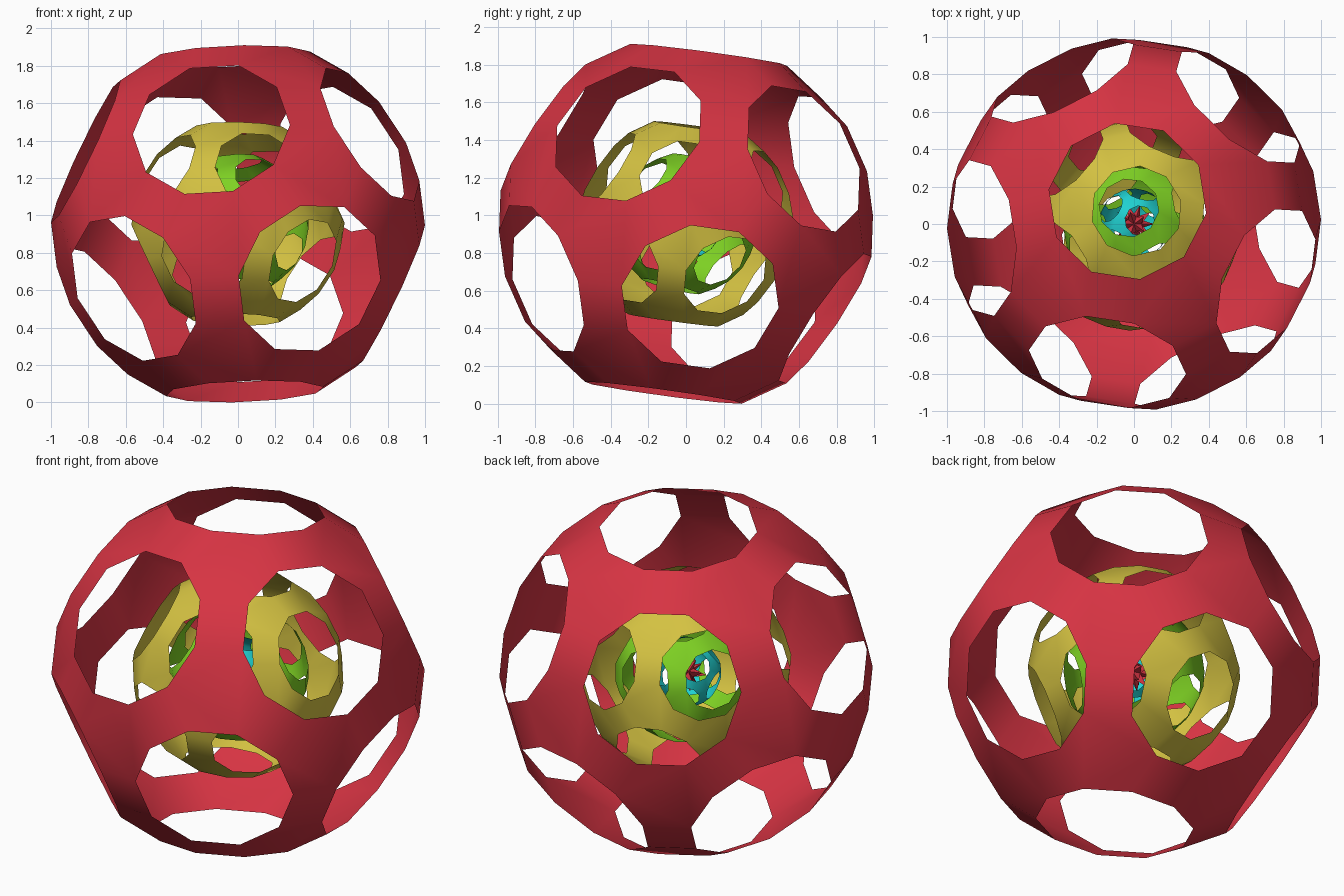
import bpy, bmesh
from math import sin, cos, radians, sqrt
from itertools import combinations
from mathutils import Vector

CENTRE = Vector((0, 0, 0.955))
HOLE_RADIUS = 0.4255                       # decagon on a ball of radius 1
HOLE_DISTANCE = sqrt(1 - HOLE_RADIUS ** 2)

if "Cube" in bpy.data.objects:
    bpy.data.objects.remove(bpy.data.objects["Cube"])


def material(name, rgb):
    mat = bpy.data.materials.new(name)
    mat.use_nodes = True
    mat.diffuse_color = (*rgb, 1)
    mat.node_tree.nodes["Principled BSDF"].inputs["Base Color"].default_value = (*rgb, 1)
    return mat


def add_object(name, bm, mat, smooth):
    mesh = bpy.data.meshes.new(name)
    for face in bm.faces:
        face.smooth = smooth
    bm.to_mesh(mesh)
    bm.free()
    mesh.materials.append(mat)
    obj = bpy.data.objects.new(name, mesh)
    obj.location = CENTRE
    bpy.context.collection.objects.link(obj)
    return obj


def hole_axes(pole, neighbour):
    """Twelve hole directions, from one hole and the rough direction of the next."""
    a = Vector(pole).normalized()
    p = Vector(neighbour)
    u = (p - a * p.dot(a)).normalized()
    w = a.cross(u)
    half = [a]
    for k in range(5):
        t = radians(72 * k)
        half.append((a + 2 * (u * cos(t) + w * sin(t))) / sqrt(5))
    return half + [-h for h in half]


def pierced_shell(name, radius, pole, neighbour, mat):
    """Thin ball of hexagons and squares left around twelve ten-sided holes."""
    axes = hole_axes(pole, neighbour)
    bm = bmesh.new()
    corners = {}

    def near(i, j):
        return i != j and axes[i].dot(axes[j]) > 0.4

    def corner(i, j, k):
        # corner of hole i that lies next to hole j, on the side of hole k
        if (i, j, k) not in corners:
            a = axes[i]
            u = (axes[j] - a * a.dot(axes[j])).normalized()
            w = axes[k] - a * a.dot(axes[k])
            w = (w - u * u.dot(w)).normalized()
            t = radians(18)
            rim = (u * cos(t) + w * sin(t)) * HOLE_RADIUS
            corners[i, j, k] = bm.verts.new((a * HOLE_DISTANCE + rim) * radius)
        return corners[i, j, k]

    # square struts between two neighbouring holes
    for i, j in combinations(range(12), 2):
        if near(i, j):
            m, n = [k for k in range(12) if near(i, k) and near(j, k)]
            bm.faces.new([corner(i, j, m), corner(i, j, n),
                          corner(j, i, n), corner(j, i, m)])
    # hexagons between three neighbouring holes
    for i, j, k in combinations(range(12), 3):
        if near(i, j) and near(j, k) and near(i, k):
            bm.faces.new([corner(i, j, k), corner(j, i, k), corner(j, k, i),
                          corner(k, j, i), corner(k, i, j), corner(i, k, j)])
    for face in bm.faces:
        face.normal_update()
        if face.normal.dot(face.calc_center_median()) < 0:
            face.normal_flip()
    return add_object(name, bm, mat, True)


red = material("red", (0.68, 0.034, 0.056))
yellow = material("yellow", (0.66, 0.54, 0.054))
green = material("green", (0.21, 0.64, 0.017))
cyan = material("cyan", (0.014, 0.63, 0.63))

# nested shells, each turned a little from the one around it
pierced_shell("outer_shell", 1.0, (-0.038, 0.134, 0.99), (-0.157, -0.815, 0.558), red)
pierced_shell("second_shell", 0.571, (0.026, 0.135, 0.99), (0.22, -0.8, 0.56), yellow)
pierced_shell("third_shell", 0.38, (-0.08, 0.25, 0.965), (0.37, -0.62, 0.69), green)
pierced_shell("inner_shell", 0.19, (0.18, 0.1, 0.98), (-0.72, 0.48, 0.5), cyan)

# spiked star at the core
bm = bmesh.new()
bmesh.ops.create_icosphere(bm, subdivisions=1, radius=0.045)
spikes = bmesh.ops.poke(bm, faces=bm.faces[:])
for tip in spikes["verts"]:
    tip.co = tip.co.normalized() * 0.11
add_object("core_star", bm, red, False)
